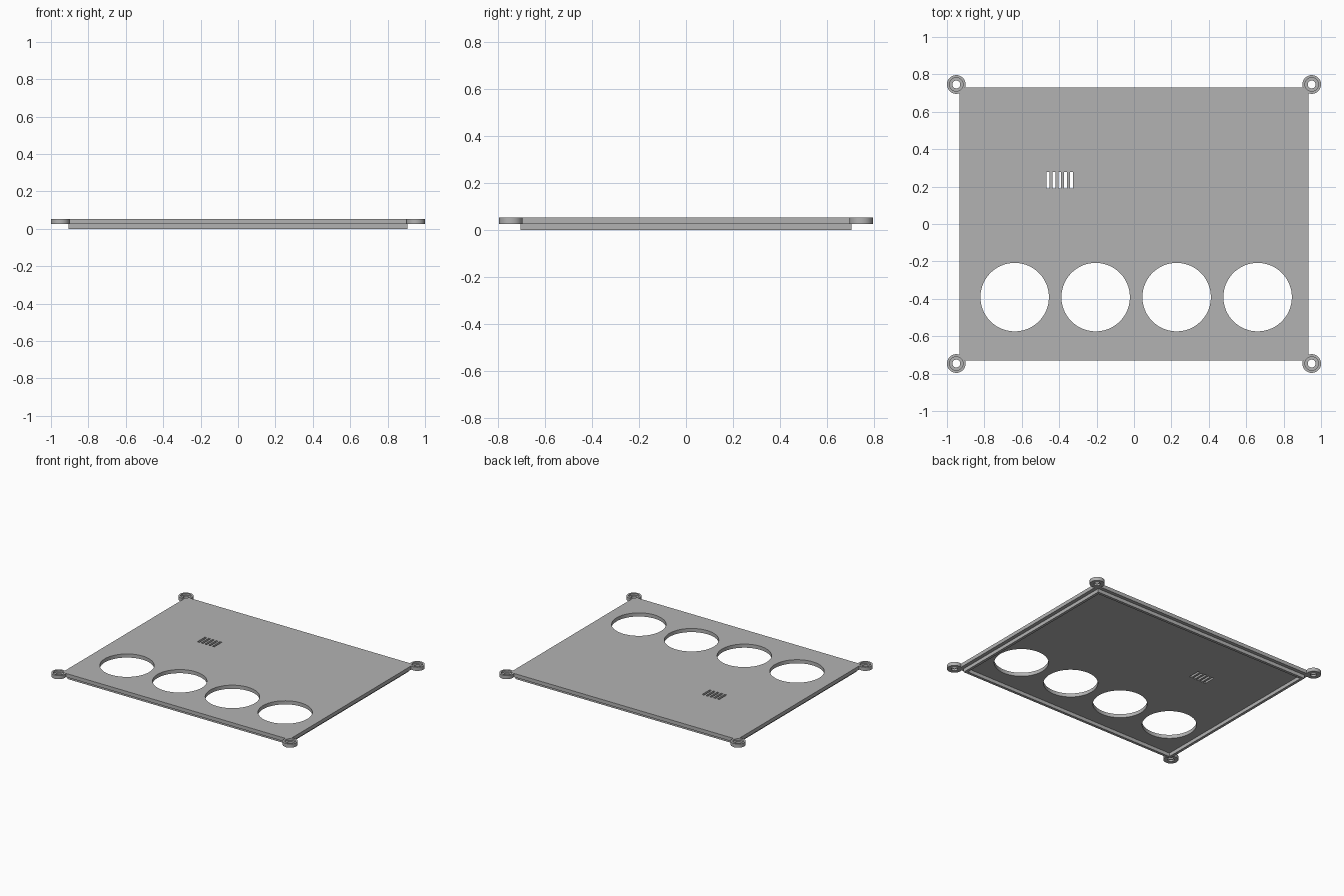
import bpy

if "Cube" in bpy.data.objects:
    bpy.data.objects.remove(bpy.data.objects["Cube"], do_unlink=True)

TOP, MID = 0.053, 0.026      # upper face and underside of the plate
BOSS_X, BOSS_Y = 0.95, 0.746

grey = bpy.data.materials.new("plain grey")
grey.use_nodes = True
COLOUR = (0.45, 0.45, 0.45, 1)
grey.diffuse_color = COLOUR
grey.node_tree.nodes["Principled BSDF"].inputs["Base Color"].default_value = COLOUR


def finish(name):
    ob = bpy.context.object
    ob.name = name
    ob.data.materials.append(grey)
    return ob


def box(name, x, y, hx, hy, z0, z1):
    bpy.ops.mesh.primitive_cube_add(size=1, location=(x, y, (z0 + z1) / 2))
    bpy.context.object.scale = (2 * hx, 2 * hy, z1 - z0)
    bpy.ops.object.transform_apply(location=True, rotation=False, scale=True)
    return finish(name)


def disc(name, x, y, r, z0, z1, sides=48):
    bpy.ops.mesh.primitive_cylinder_add(
        vertices=sides, radius=r, depth=z1 - z0, location=(x, y, (z0 + z1) / 2))
    bpy.ops.object.transform_apply(location=True, rotation=False, scale=True)
    return finish(name)


def combine(target, tool, operation):
    mod = target.modifiers.new(operation.lower(), "BOOLEAN")
    mod.operation, mod.solver, mod.object = operation, "EXACT", tool
    bpy.context.view_layer.objects.active = target
    bpy.ops.object.modifier_apply(modifier=mod.name)
    bpy.data.objects.remove(tool, do_unlink=True)


# Cover plate with a stepped locating rim underneath
cover = box("cover_plate", 0, 0, 0.932, 0.73, MID, TOP)
rim = box("locating_rim", 0, 0, 0.905, 0.704, 0, MID + 0.01)
combine(cover, rim, "UNION")
combine(cover, box("recess", 0, 0, 0.885, 0.684, -0.1, MID), "DIFFERENCE")

# Corner screw bosses, counterbored from above
corners = [(sx * BOSS_X, sy * BOSS_Y) for sx in (-1, 1) for sy in (-1, 1)]
for x, y in corners:
    combine(cover, disc("screw_boss", x, y, 0.05, MID, TOP), "UNION")
for x, y in corners:
    combine(cover, disc("screw_hole", x, y, 0.021, -0.1, 0.2, 32), "DIFFERENCE")
    combine(cover, disc("counterbore", x, y, 0.036, 0.04, 0.2, 32), "DIFFERENCE")

# Row of four round openings
for i in range(4):
    combine(cover, disc("round_opening", -0.638 + 0.433 * i, -0.391, 0.183,
                        -0.1, 0.2, 96), "DIFFERENCE")

# Vent slots
for i in range(5):
    combine(cover, box("vent_slot", -0.459 + 0.031 * i, 0.234, 0.008, 0.045,
                       -0.1, 0.2), "DIFFERENCE")

# Smooth round walls, crisp edges
bpy.ops.object.select_all(action="DESELECT")
cover.select_set(True)
bpy.context.view_layer.objects.active = cover
bpy.ops.object.shade_smooth_by_angle(angle=0.52)
